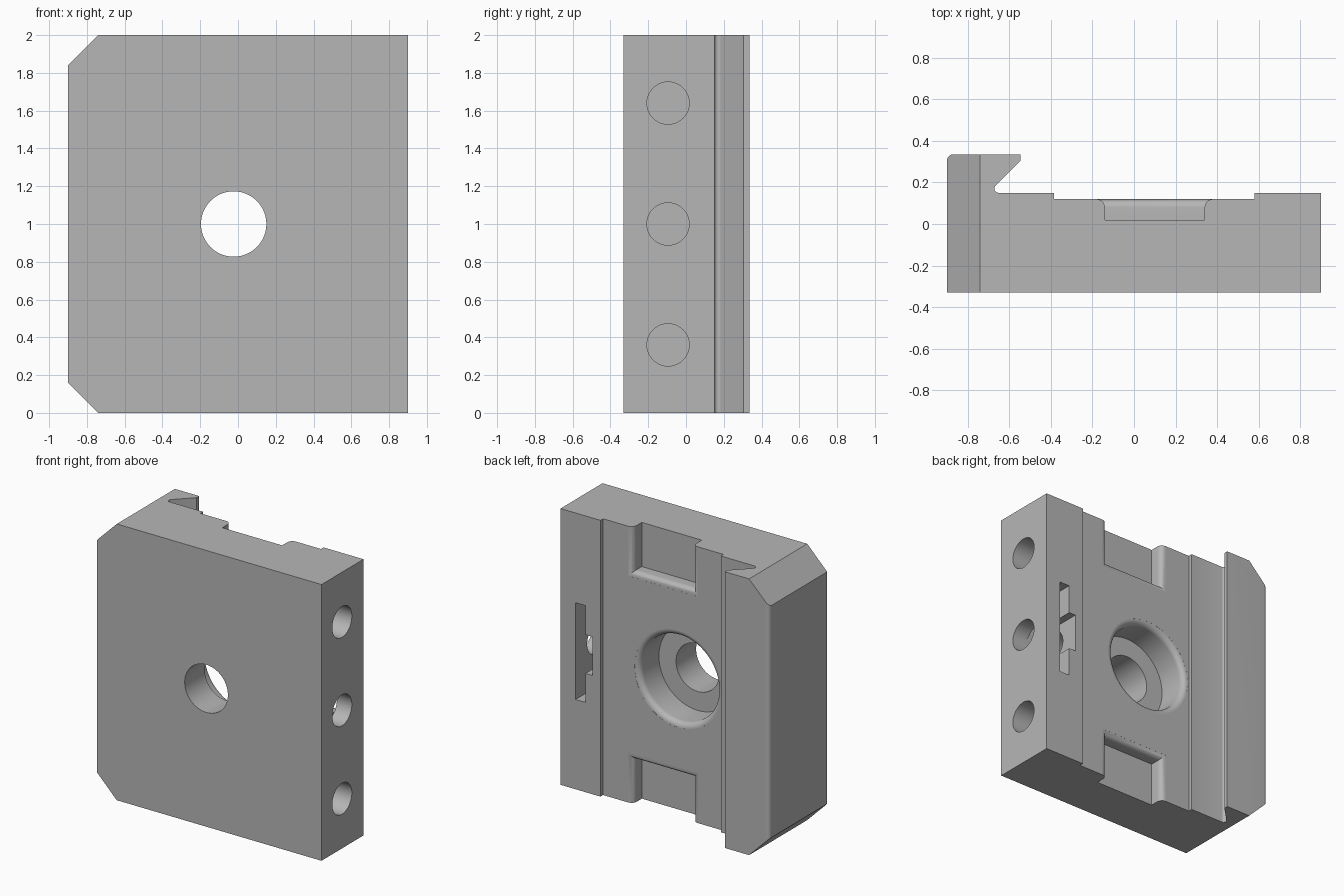
import bpy, bmesh, math
from mathutils import Vector

if "Cube" in bpy.data.objects:
    bpy.data.objects.remove(bpy.data.objects["Cube"])

HEIGHT = 2.0
FLOOR_Y = 0.12      # recessed rear floor
FILLET = 0.04       # rounded rims of the rear pockets

grey = bpy.data.materials.new("plain grey")
grey.diffuse_color = (0.47, 0.47, 0.47, 1)
grey.use_nodes = True
grey.node_tree.nodes["Principled BSDF"].inputs["Base Color"].default_value = grey.diffuse_color


def loft(name, rings):
    """Closed solid skinned through rings that have equal point counts."""
    bm = bmesh.new()
    loops = [[bm.verts.new(p) for p in ring] for ring in rings]
    n = len(loops[0])
    for a, b in zip(loops, loops[1:]):
        for i in range(n):
            j = (i + 1) % n
            bm.faces.new((a[i], a[j], b[j], b[i]))
    bm.faces.new(loops[0][::-1])
    bm.faces.new(loops[-1])
    bmesh.ops.recalc_face_normals(bm, faces=bm.faces)
    mesh = bpy.data.meshes.new(name)
    bm.to_mesh(mesh)
    bm.free()
    mesh.materials.append(grey)
    obj = bpy.data.objects.new(name, mesh)
    bpy.context.collection.objects.link(obj)
    return obj


def arc(cx, cy, r, start, end, steps=6):
    angles = [math.radians(start + (end - start) * i / steps) for i in range(steps + 1)]
    return [(cx + r * math.cos(a), cy + r * math.sin(a)) for a in angles]


def circle_y(x, z, r, y, n=72):
    return [Vector((x + r * math.cos(2 * math.pi * i / n), y,
                    z + r * math.sin(2 * math.pi * i / n))) for i in range(n)]


def circle_x(y, z, r, x, n=48):
    return [Vector((x, y + r * math.cos(2 * math.pi * i / n),
                    z + r * math.sin(2 * math.pi * i / n))) for i in range(n)]


def rect_y(x0, x1, z0, z1, y):
    return [Vector(p) for p in ((x0, y, z0), (x1, y, z0), (x1, y, z1), (x0, y, z1))]


def flare(bottom):
    """(outward offset, y) pairs of a straight wall ending in a rounded rim."""
    top = FLOOR_Y - 0.0005
    rim = [(FILLET * (1 - math.cos(t)), top - FILLET + FILLET * math.sin(t))
           for t in (math.pi / 2 * i / 7 for i in range(8))]
    return [(0, bottom)] + rim + [(FILLET, 0.3)]


def cut(target, cutter):
    cutter.hide_render = True
    mod = target.modifiers.new("cut", "BOOLEAN")
    mod.operation = "DIFFERENCE"
    mod.solver = "EXACT"
    mod.object = cutter
    bpy.context.view_layer.objects.active = target
    bpy.ops.object.modifier_apply(modifier=mod.name)
    bpy.data.objects.remove(cutter, do_unlink=True)


# Block: plan profile with hooked lip and shallow rear channel
profile = [(-0.9, -0.33), (0.9, -0.33), (0.9, 0.15), (0.58, 0.15), (0.58, FLOOR_Y),
           (-0.385, FLOOR_Y), (-0.385, 0.15)]
profile += arc(-0.652, 0.17, 0.02, 270, 135)      # undercut root
profile += [(-0.545, 0.305), (-0.545, 0.335)]
profile += arc(-0.87, 0.305, 0.03, 90, 180)       # rounded lip edge
block = loft("mounting_block", [[Vector((x, y, z)) for x, y in profile] for z in (0, HEIGHT)])

# Chamfered corners on the lip side
for z, s in ((0, 1), (HEIGHT, -1)):
    tri = [(-1.0, z - s * 0.1), (-0.64, z - s * 0.1), (-1.0, z + s * 0.26)]
    cut(block, loft("corner_cutter", [[Vector((x, y, h)) for x, h in tri] for y in (-0.6, 0.6)]))

# Rear end pockets with rounded rims
for low, high in ((-0.5, 0.32), (HEIGHT - 0.32, HEIGHT + 0.5)):
    cut(block, loft("pocket_cutter", [rect_y(-0.14 - o, 0.34 + o, low - o, high + o, y)
                                      for o, y in flare(0.02)]))

# Central counterbore and through hole
cut(block, loft("counterbore_cutter", [circle_y(-0.023, 1, 0.31 + o, y) for o, y in flare(-0.1)]))
cut(block, loft("through_cutter", [circle_y(-0.023, 1, 0.173, y) for y in (-0.6, 0.0)]))

# Nut slot in the rear strip
cut(block, loft("slot_cutter", [rect_y(0.70, 0.78, 0.65, 1.35, y) for y in (-0.2, 0.3)]))
cut(block, loft("slot_step_cutter", [rect_y(0.645, 0.74, 0.86, 1.14, y) for y in (-0.1, 0.3)]))

# Three blind holes in the side
for z in (0.36, 1.0, 1.64):
    cut(block, loft("side_hole_cutter", [circle_x(-0.095, z, 0.112, x) for x in (0.45, 1.2)]))

# Smooth rounded surfaces, keep machined edges sharp
bpy.ops.object.select_all(action="DESELECT")
block.select_set(True)
bpy.context.view_layer.objects.active = block
bpy.ops.object.shade_smooth_by_angle(angle=math.radians(30))
